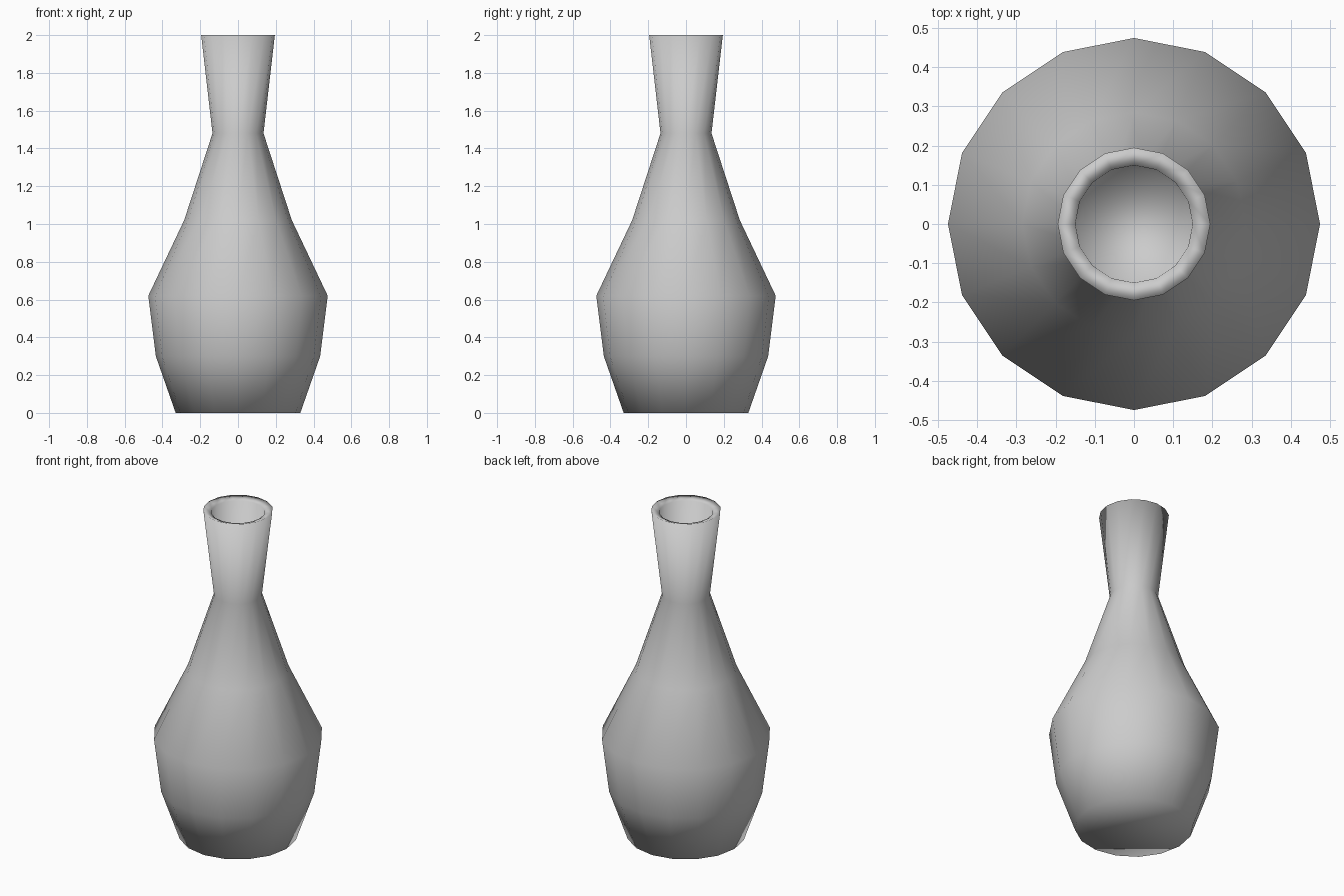
import bpy, bmesh
from math import cos, sin, tau

if "Cube" in bpy.data.objects:
    bpy.data.objects.remove(bpy.data.objects["Cube"])

SIDES = 16
# Profile (radius, height): outer wall up to the rim, then down into the mouth
PROFILE = [
    (0.33, 0.00), (0.435, 0.30), (0.475, 0.62), (0.285, 1.02),
    (0.135, 1.48), (0.195, 2.00),
    (0.15, 1.985), (0.14, 1.75),
]

bm = bmesh.new()
rings = [[bm.verts.new((r * cos(tau * i / SIDES), r * sin(tau * i / SIDES), z))
          for i in range(SIDES)] for r, z in PROFILE]

# Side walls, rim and mouth
for low, high in zip(rings, rings[1:]):
    for i in range(SIDES):
        j = (i + 1) % SIDES
        bm.faces.new((low[i], low[j], high[j], high[i]))

# Base and floor of the mouth
bm.faces.new(rings[0][::-1])
bm.faces.new(rings[-1])

for face in bm.faces:
    face.smooth = True

mesh = bpy.data.meshes.new("vase")
bm.to_mesh(mesh)
bm.free()
vase = bpy.data.objects.new("vase", mesh)
bpy.context.collection.objects.link(vase)
